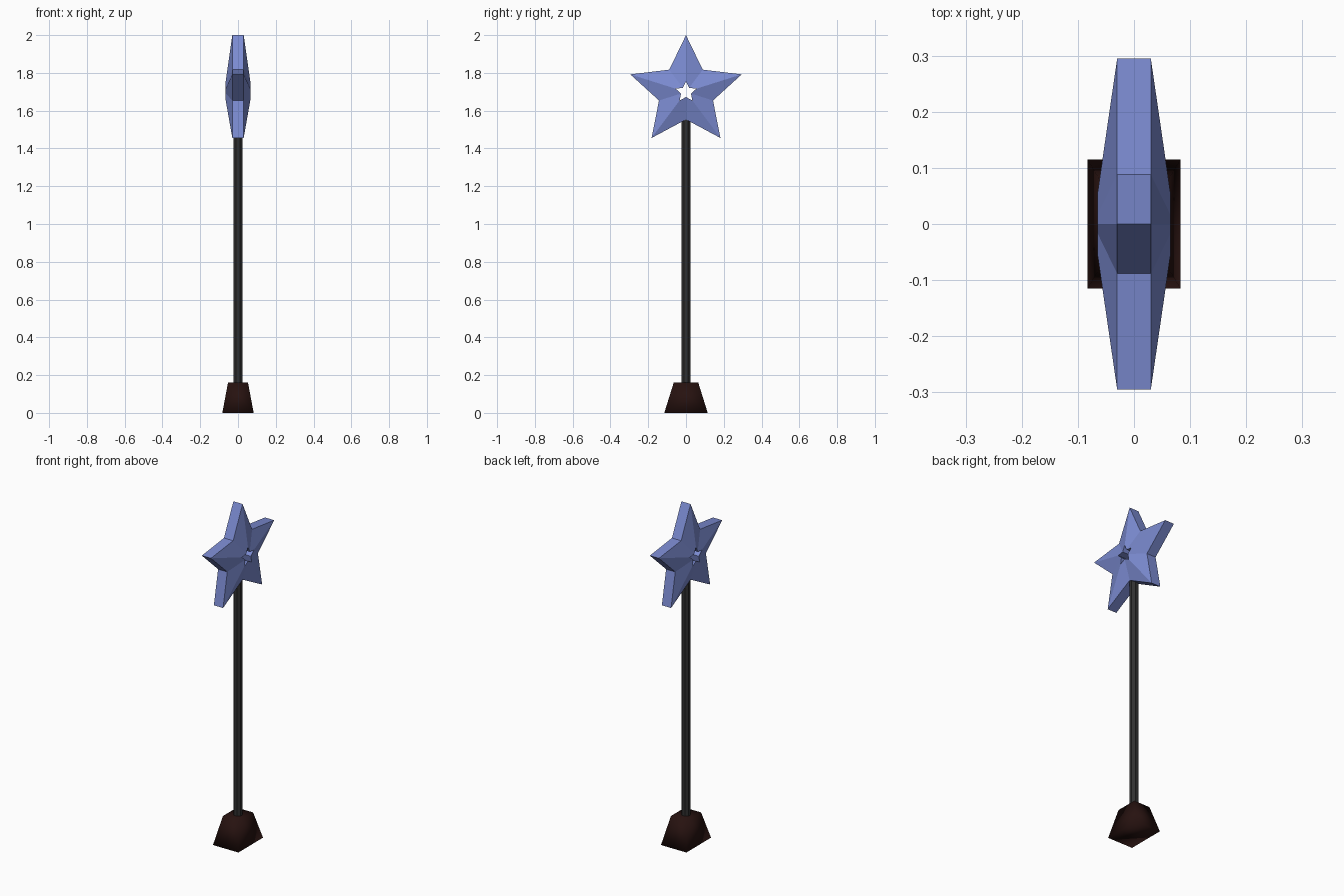
import bpy, bmesh
from math import sin, cos, pi

if "Cube" in bpy.data.objects:
    bpy.data.objects.remove(bpy.data.objects["Cube"])


def paint(obj, name, rgb):
    mat = bpy.data.materials.new(name)
    mat.diffuse_color = (*rgb, 1)
    mat.use_nodes = True
    mat.node_tree.nodes["Principled BSDF"].inputs["Base Color"].default_value = mat.diffuse_color
    obj.data.materials.append(mat)


def finish(bm, name):
    bmesh.ops.recalc_face_normals(bm, faces=bm.faces)
    mesh = bpy.data.meshes.new(name)
    bm.to_mesh(mesh)
    bm.free()
    obj = bpy.data.objects.new(name, mesh)
    bpy.context.collection.objects.link(obj)
    return obj


# Base: rectangular tapered block, softly shaded
bm = bmesh.new()
bmesh.ops.create_cube(bm, size=2)
for v in bm.verts:
    top = v.co.z > 0
    v.co.x *= 0.053 if top else 0.083
    v.co.y *= 0.065 if top else 0.115
    v.co.z = 0.16 if top else 0
base = finish(bm, "base")
for p in base.data.polygons:
    p.use_smooth = True
paint(base, "dark_wood", (0.02, 0.006, 0.005))

# Pole
bpy.ops.mesh.primitive_cylinder_add(vertices=8, radius=0.026, depth=1.43,
                                    location=(0, 0, 0.845), rotation=(0, 0, pi / 8))
pole = bpy.context.object
pole.name = "pole"
paint(pole, "dark_metal", (0.03, 0.03, 0.03))

# Star: four star-shaped loops (two outer, two around the hole) bridged into a ring
CENTRE_Z = 1.699


def star_loop(bm, x, r_tip, r_notch):
    loop = []
    for i in range(10):
        r = r_notch if i % 2 else r_tip
        a = i * pi / 5
        loop.append(bm.verts.new((x, 1.03 * r * sin(a), CENTRE_Z + r * cos(a))))
    return loop


bm = bmesh.new()
loops = [star_loop(bm, 0.030, 0.301, 0.146), star_loop(bm, 0.065, 0.056, 0.027),
         star_loop(bm, -0.065, 0.056, 0.027), star_loop(bm, -0.030, 0.301, 0.146)]
for k in range(4):
    a, b = loops[k], loops[(k + 1) % 4]
    for i in range(10):
        j = (i + 1) % 10
        bm.faces.new((a[i], a[j], b[j], b[i]))
star = finish(bm, "star")
paint(star, "star_blue", (0.2, 0.26, 0.64))
